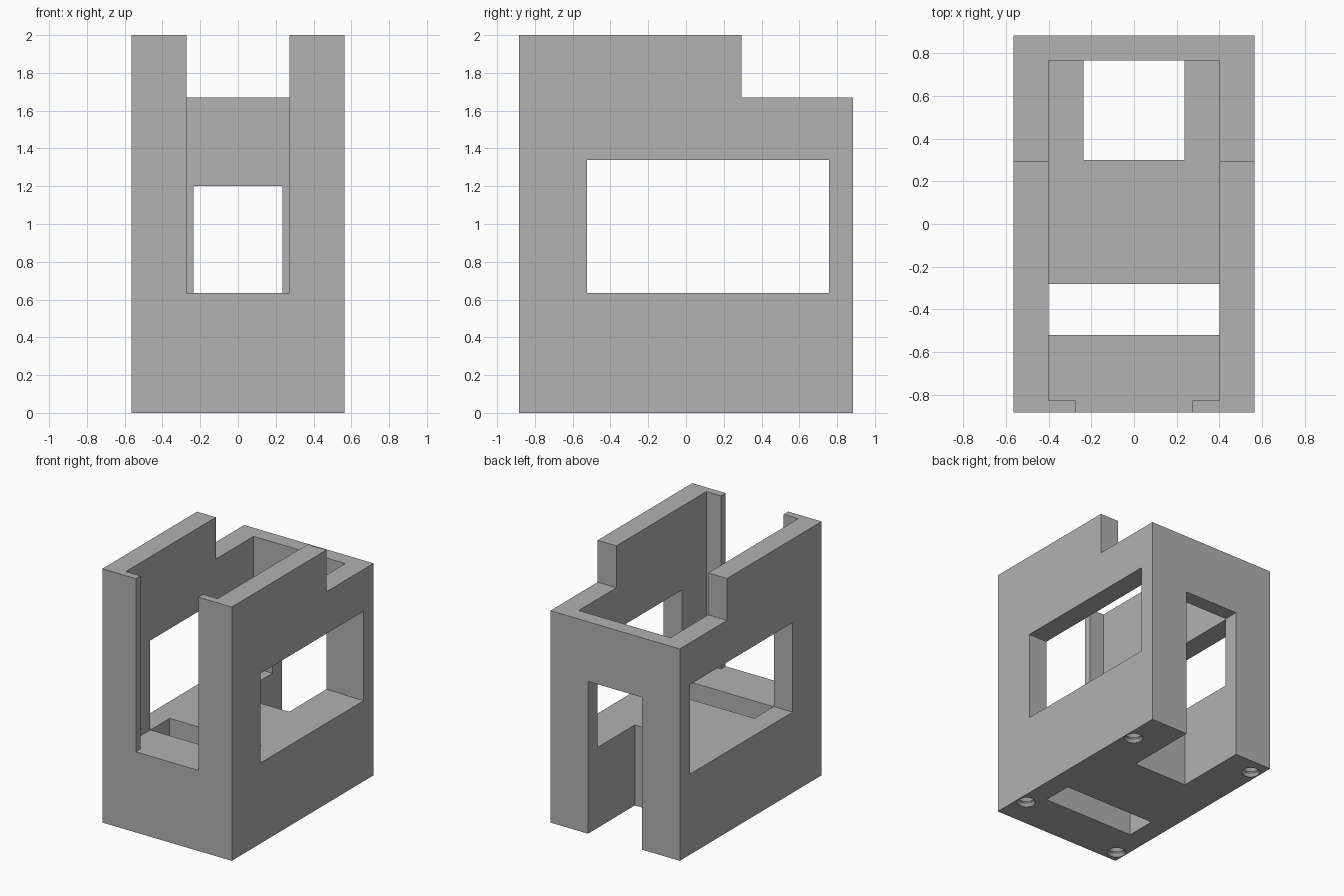
import bpy
import bmesh
from math import cos, sin, tau

if "Cube" in bpy.data.objects:
    bpy.data.objects.remove(bpy.data.objects["Cube"], do_unlink=True)

grey = bpy.data.materials.new("plain grey")
grey.use_nodes = True
grey.diffuse_color = (0.445, 0.445, 0.445, 1)
grey.node_tree.nodes["Principled BSDF"].inputs["Base Color"].default_value = grey.diffuse_color

HALF_W, HALF_D, HEIGHT = 0.564, 0.883, 2.0
FLOOR = 0.635
OUT = 0.2  # overshoot of cutters beyond the outer faces


def new_object(name, bm):
    bmesh.ops.recalc_face_normals(bm, faces=bm.faces)
    mesh = bpy.data.meshes.new(name)
    bm.to_mesh(mesh)
    bm.free()
    mesh.materials.append(grey)
    obj = bpy.data.objects.new(name, mesh)
    bpy.context.collection.objects.link(obj)
    return obj


def box(name, x, y, z):
    bm = bmesh.new()
    bmesh.ops.create_cube(bm, size=1)
    for v in bm.verts:
        for i, (low, high) in enumerate((x, y, z)):
            v.co[i] = high if v.co[i] > 0 else low
    return new_object(name, bm)


def threaded_plug(name, x, y, sides=24, turns=5, pitch=0.045):
    """Ridged plug that leaves a screw hole in the underside."""
    profile = [(0.068, -0.05)]
    for i in range(turns):
        profile += [(0.068, i * pitch), (0.05, (i + 0.5) * pitch)]
    bm = bmesh.new()
    rings = [[bm.verts.new((x + r * cos(tau * k / sides), y + r * sin(tau * k / sides), z))
              for k in range(sides)] for r, z in profile]
    for a, b in zip(rings, rings[1:]):
        for k in range(sides):
            n = (k + 1) % sides
            bm.faces.new((a[k], a[n], b[n], b[k]))
    bm.faces.new(rings[0])
    bm.faces.new(rings[-1])
    return new_object(name, bm)


# Solid housing block
housing = box("housing", (-HALF_W, HALF_W), (-HALF_D, HALF_D), (0, HEIGHT))

# Openings to cut from the block
cutters = [
    box("cavity_cutter", (-0.4, 0.4), (-0.825, 0.765), (FLOOR, HEIGHT + OUT)),
    box("rear_step_cutter", (-HALF_W - OUT, HALF_W + OUT), (0.295, HALF_D + OUT), (1.67, HEIGHT + OUT)),
    box("front_opening_cutter", (-0.273, 0.273), (-HALF_D - OUT, -0.7), (FLOOR, HEIGHT + OUT)),
    box("side_window_cutter", (-HALF_W - OUT, HALF_W + OUT), (-0.523, 0.758), (FLOOR, 1.34)),
    box("rear_doorway_cutter", (-0.236, 0.236), (0.3, HALF_D + OUT), (-OUT, 1.2)),
    box("base_slot_cutter", (-0.4, 0.4), (-0.52, -0.28), (-OUT, FLOOR + OUT)),
]

# Screw holes in the underside
for x, y in ((0.49, 0.58), (-0.49, 0.75), (0.49, -0.645), (-0.49, -0.785)):
    cutters.append(threaded_plug("screw_hole_cutter", x, y))

# Cut each opening, then discard its cutter
bpy.context.view_layer.objects.active = housing
for cutter in cutters:
    cutter.hide_render = True
    mod = housing.modifiers.new("cut", 'BOOLEAN')
    mod.operation = 'DIFFERENCE'
    mod.solver = 'EXACT'
    mod.object = cutter
    bpy.ops.object.modifier_apply(modifier=mod.name)
    bpy.data.objects.remove(cutter, do_unlink=True)
